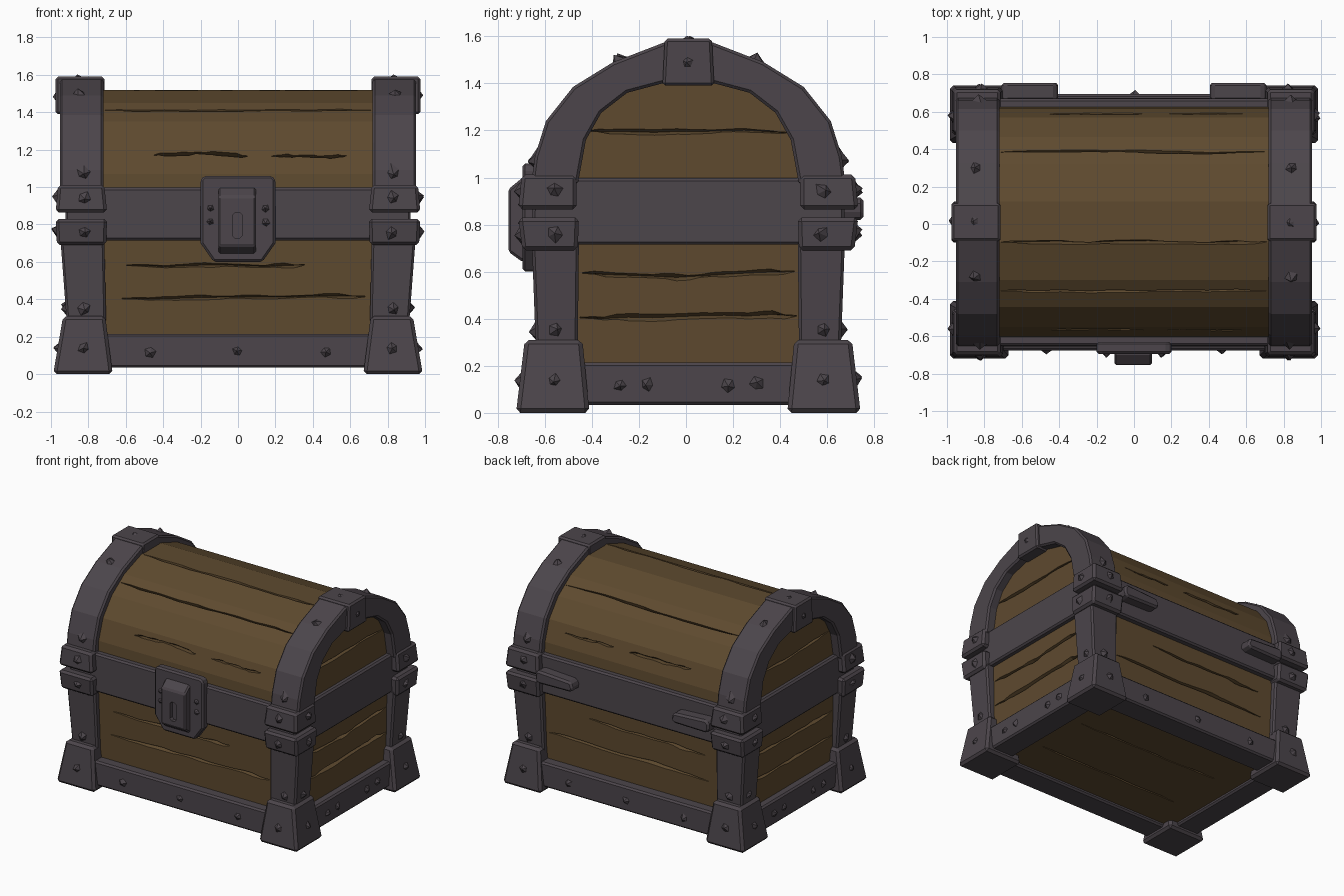
import bpy, bmesh, math, random
from mathutils import Vector

if "Cube" in bpy.data.objects:
    bpy.data.objects.remove(bpy.data.objects["Cube"])
random.seed(4)
CY = 0.01  # chest body sits a touch behind centre


def material(name, rgb):
    m = bpy.data.materials.new(name)
    m.diffuse_color = (*rgb, 1)
    m.use_nodes = True
    m.node_tree.nodes["Principled BSDF"].inputs["Base Color"].default_value = m.diffuse_color
    return m


WOOD = material("brown wood", (0.112, 0.068, 0.028))
METAL = material("dark iron", (0.072, 0.060, 0.070))


def finish(name, bm, mat, bevel=0):
    bmesh.ops.recalc_face_normals(bm, faces=bm.faces)
    me = bpy.data.meshes.new(name)
    bm.to_mesh(me)
    bm.free()
    ob = bpy.data.objects.new(name, me)
    bpy.context.collection.objects.link(ob)
    me.materials.append(mat)
    if bevel:
        b = ob.modifiers.new("worn edges", 'BEVEL')
        b.width, b.segments, b.limit_method = bevel, 1, 'ANGLE'
        b.angle_limit = math.radians(40)
    return ob


def block(name, low, high, z0, z1, mat=METAL, bevel=0.012):
    """Tapered box: low/high are (x0, x1, y0, y1) at heights z0/z1."""
    bm = bmesh.new()
    for (x0, x1, y0, y1), z in ((low, z0), (high, z1)):
        for x in (x0, x1):
            for y in (y0, y1):
                bm.verts.new((x, y, z))
    bmesh.ops.convex_hull(bm, input=bm.verts)
    bmesh.ops.dissolve_limit(bm, angle_limit=0.02, verts=bm.verts, edges=bm.edges)
    return finish(name, bm, mat, bevel)


def prism(name, pts, a, b, place, mat=METAL, bevel=0.012):
    """Extrude a 2D outline from a to b; place(u, v, w) gives the 3D point."""
    bm = bmesh.new()
    rings = [[bm.verts.new(place(u, v, w)) for u, v in pts] for w in (a, b)]
    bm.faces.new(rings[0])
    bm.faces.new(rings[1][::-1])
    n = len(pts)
    for i in range(n):
        j = (i + 1) % n
        bm.faces.new((rings[0][i], rings[0][j], rings[1][j], rings[1][i]))
    return finish(name, bm, mat, bevel)


def mirrored(half):
    return half + [(-y, z) for y, z in reversed(half)]


def along_x(u, v, w):
    return (w, u + CY, v)


def along_y(u, v, w):
    return (u, w, v)


def cut(target, cutter):
    m = target.modifiers.new("cut", 'BOOLEAN')
    m.operation, m.solver, m.object = 'DIFFERENCE', 'EXACT', cutter
    bpy.context.view_layer.objects.active = target
    while target.modifiers:
        bpy.ops.object.modifier_apply(modifier=target.modifiers[0].name)
    bpy.data.objects.remove(cutter)


def crack(bm, pos, along, normal, length, width=0.011):
    """Jagged wedge-shaped split following a plank seam."""
    pos, u, n = Vector(pos), Vector(along).normalized(), Vector(normal).normalized()
    v = n.cross(u)
    steps, prev, drift = 9, None, 0
    for i in range(steps + 1):
        t = i / steps
        w = width * (0.15 if i in (0, steps) else random.uniform(0.4, 1.3))
        drift += random.uniform(-0.007, 0.007)
        c = pos + u * (t - 0.5) * length + v * drift
        ring = [bm.verts.new(p) for p in
                (c + v * w * 2 + n * 0.03, c - v * w * 2 + n * 0.03, c - n * 0.03)]
        if prev:
            for k in range(3):
                q = (k + 1) % 3
                bm.faces.new((prev[k], prev[q], ring[q], ring[k]))
        else:
            bm.faces.new(ring)
        prev = ring
    bm.faces.new(prev)


# wooden body and barrel lid
body = block("wood_body", (-.87, .87, CY - .605, CY + .605),
             (-.89, .89, CY - .622, CY + .622), .06, .85, WOOD, 0)
lid_half = [(.62, .90), (.61, 1.07), (.56, 1.22), (.455, 1.35), (.31, 1.45), (.11, 1.52)]
lid = prism("wood_lid", mirrored(lid_half), -.885, .885, along_x, WOOD, 0)

# plank seams and splits
X, Y = (1, 0, 0), (0, 1, 0)
bm = bmesh.new()
for s in (-1, 1):
    crack(bm, (-.12, CY + s * .616, .585), X, (0, s, 0), .95)
    crack(bm, (.03, CY + s * .612, .40), X, (0, s, 0), 1.3)
    crack(bm, (s * .884, CY, .59), Y, (s, 0, 0), .90, .013)
    crack(bm, (s * .879, CY, .405), Y, (s, 0, 0), .92, .013)
    crack(bm, (.05, s * .22, .06), X, (0, 0, -1), 1.2, .006)
cut(body, finish("body_cracks", bm, WOOD))
bm = bmesh.new()
for s in (-1, 1):
    crack(bm, (s * .885, CY, 1.195), Y, (s, 0, 0), .86, .010)
    crack(bm, (0, CY + s * .372, 1.41), X, (0, s * .6, .8), 1.42, .008)
    crack(bm, (-.2, CY + s * .575, 1.175), X, (0, s * .95, .3), .5, .009)
    crack(bm, (.38, CY + s * .578, 1.165), X, (0, s * .95, .3), .4, .007)
crack(bm, (0, -.10, 1.52), X, (0, -.2, 1), 1.42, .009)
cut(lid, finish("lid_cracks", bm, WOOD))

# iron arches with keystones over the lid ends
outer = [(.668, .97), (.652, 1.09), (.605, 1.24), (.49, 1.385), (.32, 1.49), (.10, 1.575)]
inner = [(.47, .97), (.435, 1.16), (.37, 1.275), (.26, 1.36), (.11, 1.40)]
arch = mirrored(outer) + mirrored(inner)[::-1]
for s, side in ((-1, "left"), (1, "right")):
    prism("lid_arch_" + side, arch, s * .72, s * .952, along_x)
    x0, x1 = sorted((s * .715, s * .975))
    block("arch_keystone_" + side, (x0, x1, CY - .11, CY + .11),
          (x0, x1, CY - .10, CY + .10), 1.39, 1.59)

# middle band and base rails
block("middle_band", (-.925, .925, CY - .665, CY + .665),
      (-.92, .92, CY - .66, CY + .66), .715, .997)
for s, a, b in ((-1, "front", "left"), (1, "back", "right")):
    y0, y1 = sorted((CY + s * .50, CY + s * .685))
    block("base_rail_" + a, (-.92, .92, y0, y1), (-.92, .92, y0, y1), .035, .215)
    x0, x1 = sorted((s * .74, s * .93))
    block("base_rail_" + b, (x0, x1, CY - .66, CY + .66), (x0, x1, CY - .66, CY + .66), .034, .214)

# corner feet, posts and brackets
for sx, a in ((-1, "left"), (1, "right")):
    for sy, b in ((-1, "front"), (1, "back")):
        def rect(x0, x1, y0, y1):
            return (*sorted((sx * x0, sx * x1)), *sorted((CY + sy * y0, CY + sy * y1)))
        tag = b + "_" + a
        block("foot_" + tag, rect(.67, .988, .42, .732), rect(.71, .935, .45, .695), 0, .31, bevel=.018)
        block("post_" + tag, rect(.705, .915, .47, .648), rect(.715, .95, .465, .665), .27, .73)
        block("lower_bracket_" + tag, rect(.705, .968, .47, .705), rect(.70, .975, .465, .722), .69, .83, bevel=.016)
        block("upper_bracket_" + tag, rect(.70, .975, .475, .722), rect(.715, .962, .475, .708), .865, 1.012, bevel=.016)

# lock plate and lock box with keyhole
plate = [(-.20, 1.04), (-.18, 1.06), (.18, 1.06), (.20, 1.04), (.20, .70), (.13, .60), (-.13, .60), (-.20, .70)]
prism("lock_plate", plate, -.63, -.695, along_y)
side = [(-.66, 1.0), (-.70, .995), (-.755, .95), (-.755, .685), (-.70, .645), (-.66, .645)]
lock = prism("lock_box", side, -.105, .095, lambda u, v, w: (w, u, v), bevel=.010)
hole = [(-.03, .74), (-.015, .725), (.008, .725), (.023, .74), (.023, .85), (.008, .865), (-.015, .865), (-.03, .85)]
cut(lock, prism("keyhole_cutter", hole, -.80, -.725, along_y, bevel=0))

# back hinges
for s, a in ((-1, "left"), (1, "right")):
    outline = [(s * .40, .85), (s * .42, .90), (s * .69, .915), (s * .71, .89), (s * .71, .84), (s * .69, .82), (s * .42, .825)]
    prism("hinge_" + a, outline, .66, .755, along_y, bevel=.02)

# faceted rivets
bm = bmesh.new()


def rivet(pos, normal, r=.05, h=.026):
    p, n = Vector(pos), Vector(normal).normalized()
    u = n.orthogonal().normalized()
    v = n.cross(u)
    start, rim = random.uniform(0, 6), []
    for i in range(5):
        t = start + i * math.tau / 5
        k = r * random.uniform(.75, 1.15)
        rim.append(bm.verts.new(p + (u * math.cos(t) + v * math.sin(t)) * k - n * .012))
    tip = bm.verts.new(p + n * h + (u * random.uniform(-.3, .3) + v * random.uniform(-.3, .3)) * r)
    for i in range(5):
        bm.faces.new((rim[i], rim[(i + 1) % 5], tip))
    bm.faces.new(rim[::-1])


for sx in (-1, 1):
    for sy in (-1, 1):
        # corner heights: foot, post, lower bracket, upper bracket
        for z, fx, fy in ((.14, .96, .713), (.355, .92, .651), (.76, .971, .713), (.94, .968, .715)):
            rivet((sx * .825, CY + sy * fy, z), (0, sy, .1 if z < .2 else 0))
            rivet((sx * fx, CY + sy * .57, z), (sx, 0, .1 if z < .2 else 0))
        rivet((sx * .83, CY + sy * .655, 1.08), (0, sy, .1))
        rivet((sx * .845, CY + sy * .295, 1.502), (0, sy * .4, 1), .045)
        rivet((sx * .47, CY + sy * .685, .12), (0, sy, 0), .045, .022)
        rivet((sx * .93, CY + sy * .29, .12), (sx, 0, 0), .045, .022)
        rivet((sx * .93, CY + sy * .17, .12), (sx, 0, 0), .045, .022)
    rivet((0, CY + sx * .685, .12), (0, sx, 0), .045, .022)
    rivet((sx * .845, CY, 1.588), (0, 0, 1), .05, .014)
    rivet((sx * .975, CY, 1.49), (sx, 0, 0), .042, .016)
    for z in (.815, .885):
        rivet((sx * .15, -.695, z), (0, -1, 0), .032, .02)
finish("rivets", bm, METAL)
